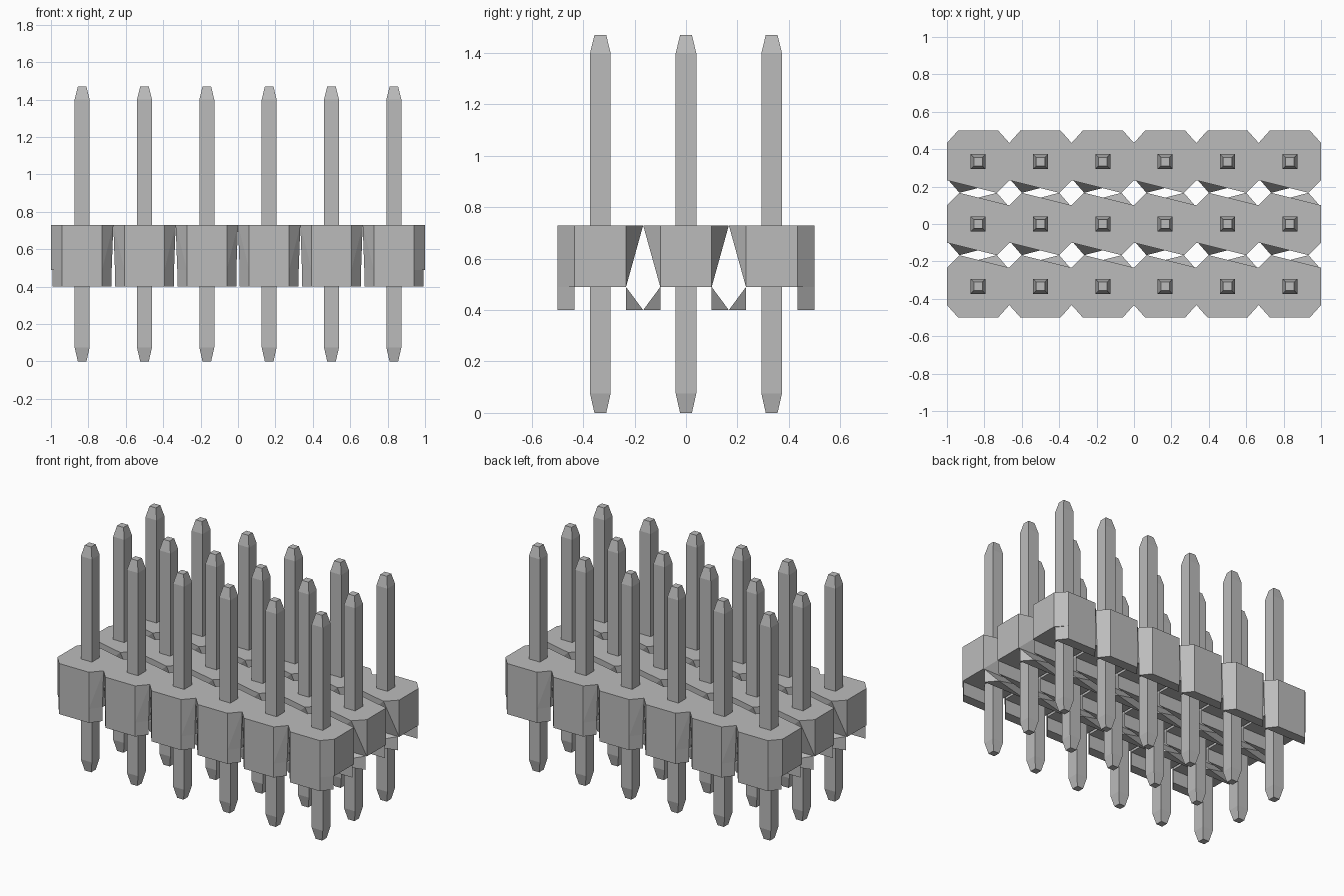
import bpy, bmesh

cube = bpy.data.objects.get("Cube")
if cube:
    bpy.data.objects.remove(cube, do_unlink=True)

PITCH = 1 / 3
HALF = PITCH / 2          # half a housing cell
SIDE = 0.158              # where the corner chamfers end
CH = 0.1                  # half width of the underside channel
FLAT = 0.107              # half width of the outer flat
TOP, MID, LOW = 0.73, 0.49, 0.40

grey = bpy.data.materials.new("plain grey")
grey.use_nodes = True
colour = (0.5, 0.5, 0.5, 1)
grey.diffuse_color = colour
grey.node_tree.nodes["Principled BSDF"].inputs["Base Color"].default_value = colour


def add_hull(bm, points, cx, cy):
    """Add the convex solid around the points, moved to a cell centre."""
    part = bmesh.new()
    for x, y, z in points:
        part.verts.new((x + cx, y + cy, z))
    bmesh.ops.convex_hull(part, input=part.verts)
    bmesh.ops.dissolve_limit(part, angle_limit=0.01, verts=part.verts, edges=part.edges)
    bmesh.ops.recalc_face_normals(part, faces=part.faces)
    mesh = bpy.data.meshes.new("part")
    part.to_mesh(mesh)
    part.free()
    bm.from_mesh(mesh)
    bpy.data.meshes.remove(mesh)


def finish(bm, name):
    mesh = bpy.data.meshes.new(name)
    bm.to_mesh(mesh)
    bm.free()
    mesh.materials.append(grey)
    obj = bpy.data.objects.new(name, mesh)
    bpy.context.collection.objects.link(obj)


def housing_cell(bm, col, row):
    cx, cy = (col - 2.5) * PITCH, row * PITCH
    block = []
    # side pads touch their neighbours along the top
    for s in (-1, 1):
        is_end = (col == 0 and s < 0) or (col == 5 and s > 0)
        for y in (-CH, CH):
            block += [(s * HALF, y, TOP), (s * (HALF if is_end else SIDE), y, MID)]
    for s in (-1, 1):
        y, edge = s * HALF, s * CH
        if s == row:
            # outer wall with two chamfered corners, reaching the lowest level
            block += [(k * FLAT, y, z) for k in (-1, 1) for z in (TOP, MID)]
            wall = [(k * w, v, z) for k in (-1, 1) for z in (MID, LOW)
                    for w, v in ((SIDE, edge), (FLAT, y))]
        else:
            # inner wall pinches in at the channel level, with a wedge rib below
            block.append((-s * CH, y, TOP))
            wall = [(k * SIDE, edge, z) for k in (-1, 1) for z in (MID, LOW)]
            wall.append((s * CH, y, LOW))
        add_hull(bm, wall, cx, cy)
    add_hull(bm, block, cx, cy)


def pin(bm, col, row):
    levels = ((0, 0.023), (0.075, 0.04), (1.4, 0.04), (1.47, 0.023))
    points = [(i * r, j * r, z) for z, r in levels for i in (-1, 1) for j in (-1, 1)]
    add_hull(bm, points, (col - 2.5) * PITCH, row * PITCH)


# three rows of six cells and pins
for build, name in ((housing_cell, "housing"), (pin, "pins")):
    bm = bmesh.new()
    for row in (-1, 0, 1):
        for col in range(6):
            build(bm, col, row)
    finish(bm, name)
